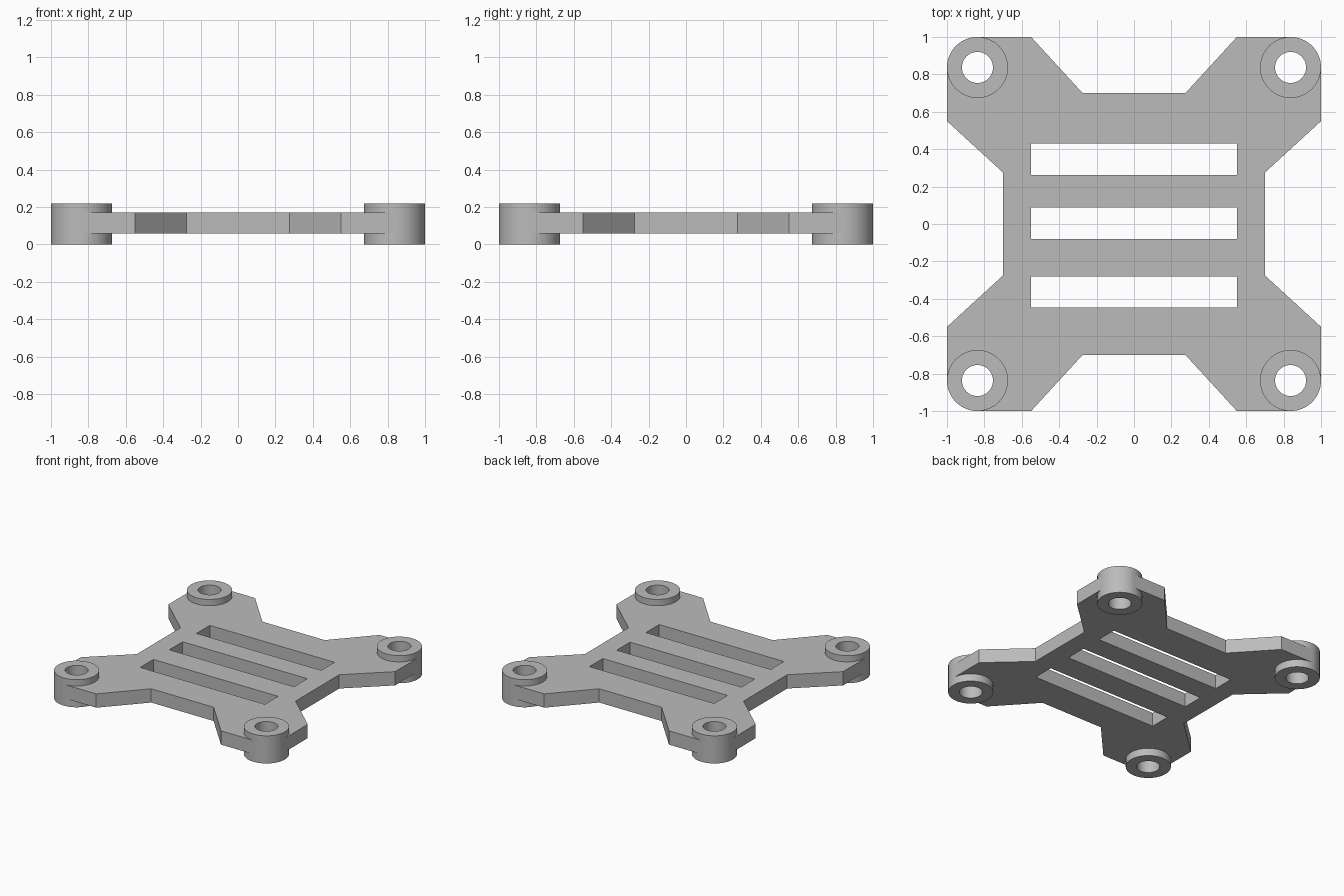
import bpy, bmesh
from math import sin, cos, pi, radians
from mathutils import Vector

cube = bpy.data.objects.get("Cube")
if cube:
    bpy.data.objects.remove(cube, do_unlink=True)

# Overall sizes
HALF = 1.0
BOSS_R, HOLE_R, BOSS_H = 0.163, 0.083, 0.22
BOSS_C = HALF - BOSS_R
PLATE_Z0, PLATE_Z1 = 0.06, 0.17
SEGMENTS = 64

grey = bpy.data.materials.new("plain grey")
grey.diffuse_color = (0.5, 0.5, 0.5, 1)
grey.use_nodes = True
grey.node_tree.nodes["Principled BSDF"].inputs["Base Color"].default_value = (0.5, 0.5, 0.5, 1)


def finish(bm, name):
    bmesh.ops.recalc_face_normals(bm, faces=bm.faces)
    mesh = bpy.data.meshes.new(name)
    bm.to_mesh(mesh)
    bm.free()
    mesh.materials.append(grey)
    return mesh


def add_object(name, mesh, location=(0, 0, 0)):
    obj = bpy.data.objects.new(name, mesh)
    obj.location = location
    bpy.context.collection.objects.link(obj)
    return obj


def add_loop(bm, points):
    verts = [bm.verts.new((x, y, PLATE_Z0)) for x, y in points]
    for a, b in zip(verts, verts[1:] + verts[:1]):
        bm.edges.new((a, b))


# Plate: one quarter of the outline, turned four times around the centre
def quarter_outline():
    pts = [(0.70, 0.275), (HALF, 0.55), (HALF, BOSS_C)]
    seat_r = BOSS_R - 0.006          # seat edge hidden just inside the boss
    steps = 24
    for i in range(steps + 1):
        a = -1.5 * pi * i / steps
        pts.append((BOSS_C + seat_r * cos(a), BOSS_C + seat_r * sin(a)))
    pts += [(BOSS_C, HALF), (0.55, HALF), (0.275, 0.70)]
    return pts


outline = []
quarter = quarter_outline()
for turn in range(4):
    for x, y in quarter:
        for _ in range(turn):
            x, y = -y, x
        outline.append((x, y))

bm = bmesh.new()
add_loop(bm, outline)
# Three long slots
for y0, y1 in ((0.262, 0.43), (-0.08, 0.088), (-0.447, -0.28)):
    add_loop(bm, [(-0.55, y0), (0.55, y0), (0.55, y1), (-0.55, y1)])
bmesh.ops.triangle_fill(bm, edges=bm.edges[:], use_beauty=True, normal=Vector((0, 0, 1)))
raised = bmesh.ops.extrude_face_region(bm, geom=bm.faces[:], use_keep_orig=True)
top = [g for g in raised["geom"] if isinstance(g, bmesh.types.BMVert)]
bmesh.ops.translate(bm, verts=top, vec=(0, 0, PLATE_Z1 - PLATE_Z0))
add_object("slotted_plate", finish(bm, "slotted_plate"))

# Hollow corner bosses: a rectangular section spun around its axis
bm = bmesh.new()
section = [(HOLE_R, 0), (BOSS_R, 0), (BOSS_R, BOSS_H), (HOLE_R, BOSS_H)]
verts = [bm.verts.new((r, 0, z)) for r, z in section]
edges = [bm.edges.new((verts[i], verts[(i + 1) % 4])) for i in range(4)]
bmesh.ops.spin(bm, geom=verts + edges, cent=(0, 0, 0), axis=(0, 0, 1),
               angle=2 * pi, steps=SEGMENTS)
bmesh.ops.remove_doubles(bm, verts=bm.verts, dist=0.0005)
boss_mesh = finish(bm, "corner_boss")

bosses = []
for y, end in ((-BOSS_C, "front"), (BOSS_C, "back")):
    for x, side in ((BOSS_C, "left"), (-BOSS_C, "right")):
        bosses.append(add_object(f"boss_{end}_{side}", boss_mesh, (x, y, 0)))

for obj in bpy.context.selected_objects:
    obj.select_set(False)
bosses[0].select_set(True)
bpy.context.view_layer.objects.active = bosses[0]
bpy.ops.object.shade_smooth_by_angle(angle=radians(30))
